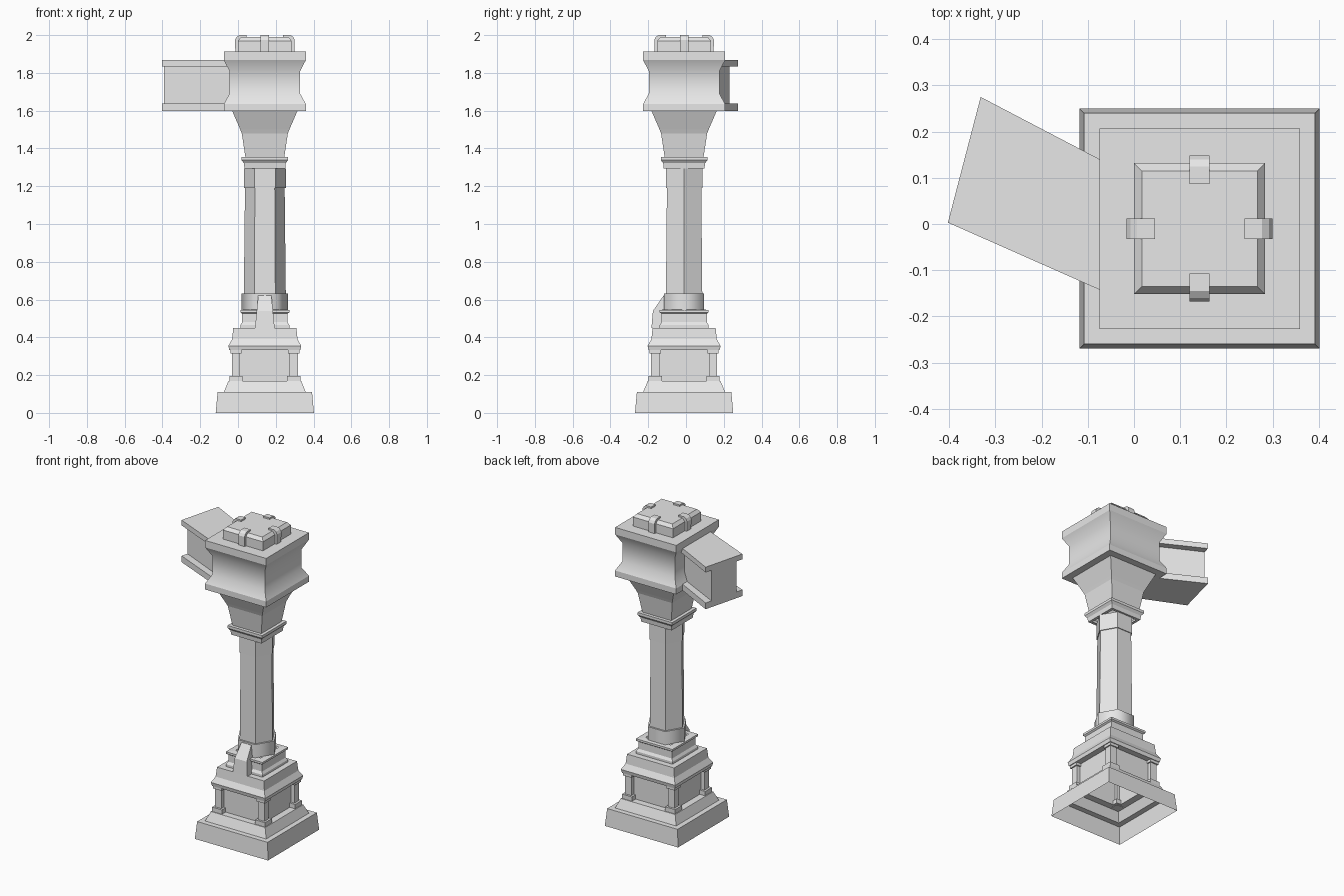
import bpy, bmesh, math
from mathutils import Matrix, Vector

cube = bpy.data.objects.get("Cube")
if cube:
    bpy.data.objects.remove(cube, do_unlink=True)

CX, CY = 0.142, -0.01   # pillar axis

stone = bpy.data.materials.new("pale_stone")
stone.use_nodes = True
stone.diffuse_color = (0.8, 0.8, 0.8, 1)
stone.node_tree.nodes["Principled BSDF"].inputs["Base Color"].default_value = (0.8, 0.8, 0.8, 1)


def finish(name, bm, smooth_angle=None):
    bmesh.ops.recalc_face_normals(bm, faces=bm.faces)
    mesh = bpy.data.meshes.new(name)
    bm.to_mesh(mesh)
    bm.free()
    mesh.materials.append(stone)
    obj = bpy.data.objects.new(name, mesh)
    bpy.context.collection.objects.link(obj)
    if smooth_angle:
        bpy.ops.object.select_all(action='DESELECT')
        obj.select_set(True)
        bpy.context.view_layer.objects.active = obj
        bpy.ops.object.shade_smooth_by_angle(angle=math.radians(smooth_angle))
    return obj


def stack(name, profile, sides=4, cap=False, smooth_angle=None):
    """Sweep (half width, height) pairs round the pillar axis."""
    phase = math.pi / 4 if sides == 4 else 0
    scale = math.sqrt(2) if sides == 4 else 1
    bm = bmesh.new()
    rings = []
    for r, z in profile:
        rings.append([bm.verts.new((CX + r * scale * math.cos(phase + i * math.tau / sides),
                                    CY + r * scale * math.sin(phase + i * math.tau / sides), z))
                      for i in range(sides)])
    for low, high in zip(rings, rings[1:]):
        for i in range(sides):
            j = (i + 1) % sides
            bm.faces.new((low[i], low[j], high[j], high[i]))
    if cap:
        bm.faces.new(rings[-1])
    return finish(name, bm, smooth_angle)


def loft(name, bottom, top):
    """Solid between two matching loops of points."""
    bm = bmesh.new()
    a = [bm.verts.new(p) for p in bottom]
    b = [bm.verts.new(p) for p in top]
    bm.faces.new(a)
    bm.faces.new(b)
    for i in range(len(a)):
        j = (i + 1) % len(a)
        bm.faces.new((a[i], a[j], b[j], b[i]))
    return finish(name, bm)


def box(name, centre, size):
    bm = bmesh.new()
    bmesh.ops.create_cube(bm, size=1, matrix=Matrix.Translation(centre) @ Matrix.Diagonal((*size, 1)))
    return finish(name, bm)


# Hollow stepped base
stack("plinth", [(0.26, 0), (0.25, 0.11), (0.215, 0.11)])
stack("plinth_step", [(0.217, 0.11), (0.193, 0.168), (0.15, 0.168)])
stack("pedestal_core", [(0.15, 0.168), (0.15, 0.335)])

# Corner posts with foot blocks and caps
for sx in (-1, 1):
    for sy in (-1, 1):
        x, y = CX + sx * 0.153, CY + sy * 0.153
        box("corner_post", (x, y, 0.25), (0.044, 0.044, 0.17))
        box("post_foot", (x, y, 0.182), (0.07, 0.07, 0.028))
        box("post_cap", (x, y, 0.325), (0.06, 0.06, 0.02))

# Pedestal cornice and neck
stack("pedestal_cornice", [(0.14, 0.332), (0.188, 0.332), (0.193, 0.355), (0.173, 0.39),
                           (0.167, 0.45), (0.12, 0.45)])
stack("pedestal_neck", [(0.13, 0.45), (0.13, 0.465), (0.12, 0.48), (0.12, 0.525),
                        (0.13, 0.532), (0.13, 0.545), (0.09, 0.548)])

# Six-sided shaft
stack("shaft_collar", [(0.123, 0.545), (0.123, 0.632)], 6, smooth_angle=70)
stack("shaft", [(0.123, 0.632), (0.111, 0.632), (0.105, 1.19)], 6)
stack("shaft_band", [(0.104, 1.19), (0.111, 1.19), (0.111, 1.295)], 6)

# Sloped buttress on the front of the neck
side = [(-0.183, 0.45), (-0.175, 0.54), (-0.118, 0.622), (-0.08, 0.622), (-0.08, 0.45)]
width = lambda z: 0.052 - (z - 0.45) * 0.1
loft("front_buttress", [(CX - width(z), y, z) for y, z in side],
     [(CX + width(z), y, z) for y, z in side])

# Capital
stack("capital_ring", [(0.09, 1.295), (0.108, 1.295), (0.111, 1.322), (0.123, 1.338),
                       (0.123, 1.355), (0.1, 1.355)])
stack("capital", [(0.103, 1.355), (0.122, 1.48), (0.13, 1.5), (0.172, 1.597)])

# Square head with concave moulding
stack("head_lower_slab", [(0.165, 1.597), (0.217, 1.597), (0.217, 1.635)])
stack("head_moulding", [(0.217, 1.635), (0.187, 1.69), (0.187, 1.81), (0.217, 1.867)],
      smooth_angle=40)
stack("head_upper_slab", [(0.217, 1.867), (0.217, 1.912)], cap=True)
stack("top_cap", [(0.142, 1.912), (0.142, 1.97), (0.125, 1.99)], cap=True)

# Four clips gripping the cap
clip = [(0.156, 1.912), (0.158, 1.975), (0.15, 1.99), (0.135, 2.0), (0.097, 2.0), (0.097, 1.912)]
for i in range(4):
    turn = Matrix.Translation((CX, CY, 0)) @ Matrix.Rotation(i * math.pi / 2, 4, 'Z')
    loft("cap_clip", [turn @ Vector((r, -0.022, z)) for r, z in clip],
         [turn @ Vector((r, 0.022, z)) for r, z in clip])

# Angled side arm: two flanges and a recessed web
front_out, back_out = Vector((-0.403, 0.003)), Vector((-0.332, 0.275))
front_in, back_in = Vector((-0.03, -0.162)), Vector((-0.03, 0.117))


def arm_piece(name, recess, low, high):
    t = recess / 0.28
    plan = [front_out.lerp(back_out, t), front_in.lerp(back_in, t),
            back_in.lerp(front_in, t), back_out.lerp(front_out, t)]
    loft(name, [(*p, low) for p in plan], [(*p, high) for p in plan])


arm_piece("arm_lower_flange", 0, 1.597, 1.637)
arm_piece("arm_web", 0.045, 1.637, 1.833)
arm_piece("arm_upper_flange", 0, 1.833, 1.867)
